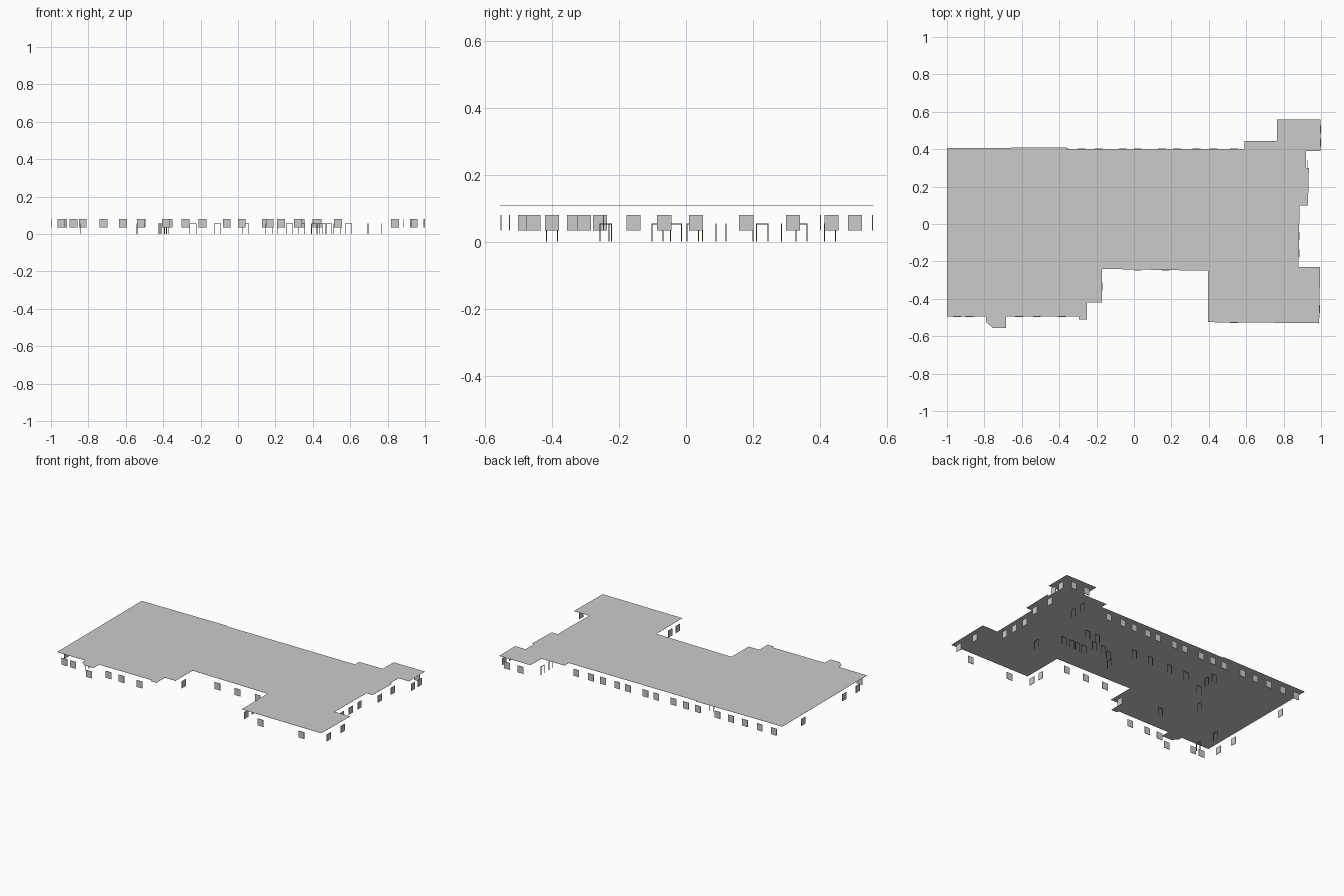
import bpy
import bmesh
from mathutils import Vector

old = bpy.data.objects.get("Cube")
if old:
    bpy.data.objects.remove(old, do_unlink=True)


def make_material(name, colour):
    mat = bpy.data.materials.new(name)
    mat.use_nodes = True
    mat.diffuse_color = colour
    mat.node_tree.nodes["Principled BSDF"].inputs["Base Color"].default_value = colour
    return mat


grey = make_material("light grey", (0.6, 0.6, 0.6, 1))
brown = make_material("door frame brown", (0.22, 0.14, 0.06, 1))


def add_object(name, bm, material):
    mesh = bpy.data.meshes.new(name)
    bmesh.ops.recalc_face_normals(bm, faces=bm.faces)
    bm.to_mesh(mesh)
    bm.free()
    mesh.materials.append(material)
    obj = bpy.data.objects.new(name, mesh)
    bpy.context.scene.collection.objects.link(obj)
    return obj


def add_box(bm, centre, size):
    verts = bmesh.ops.create_cube(bm, size=1)["verts"]
    bmesh.ops.scale(bm, vec=Vector(size), verts=verts)
    bmesh.ops.translate(bm, vec=Vector(centre), verts=verts)


# Roof slab: outline of the floor plan, extruded very slightly
ROOF_Z = 0.108
ROOF_THICK = 0.001
outline = [
    (-1, .405), (-.36, .41), (-.36, .402), (.59, .4), (.59, .445),
    (.765, .445), (.765, .56), (.998, .56), (.998, .39), (.92, .39),
    (.92, .3), (.935, .3), (.93, .1), (.885, .1), (.88, -.23),
    (.995, -.23), (.99, -.53), (.395, -.525), (.395, -.25), (-.17, -.24),
    (-.17, -.42), (-.25, -.42), (-.25, -.51), (-.295, -.51), (-.295, -.495),
    (-.685, -.495), (-.685, -.555), (-.755, -.555), (-.79, -.525),
    (-.79, -.495), (-1, -.495),
]
bm = bmesh.new()
face = bm.faces.new([bm.verts.new((x, y, ROOF_Z)) for x, y in outline])
extruded = bmesh.ops.extrude_face_region(bm, geom=[face])["geom"]
top_verts = [v for v in extruded if isinstance(v, bmesh.types.BMVert)]
bmesh.ops.translate(bm, vec=(0, 0, ROOF_THICK), verts=top_verts)
add_object("roof_slab", bm, grey)

# Windows: thin square panes hanging in the line of each outer wall
PANE = 0.042
PANE_HEIGHT = 0.046
PANE_Z = 0.057
PANE_THICK = 0.003


def window_row(name, axis, wall, positions):
    """Panes running along the given axis, at a fixed place on the other."""
    bm = bmesh.new()
    for p in positions:
        if axis == "x":
            add_box(bm, (p, wall, PANE_Z), (PANE, PANE_THICK, PANE_HEIGHT))
        else:
            add_box(bm, (wall, p, PANE_Z), (PANE_THICK, PANE, PANE_HEIGHT))
    add_object(name, bm, grey)


window_row("back_windows", "x", .402, [
    -.935, -.83, -.72, -.615, -.515, -.37, -.28, -.19,
    -.06, .02, .15, .23, .335, .425, .535])
window_row("back_corner_windows", "x", .557, [.84, .94])
window_row("front_windows", "x", -.495, [-.945, -.88, -.615, -.52, -.385])
window_row("bay_window", "x", -.553, [-.72])
window_row("courtyard_windows", "x", -.247, [.02, .17, .32])
window_row("front_wing_windows", "x", -.527, [.535, .84])
window_row("courtyard_right_window", "y", -.17, [-.335])
window_row("courtyard_left_windows", "y", .397, [-.48, -.4])
window_row("left_wing_windows", "y", .993, [-.455, -.305])
window_row("left_recess_windows", "y", .883, [-.157, -.065, .03])
window_row("left_middle_windows", "y", .928, [.18, .32])
window_row("left_corner_windows", "y", .997, [.435, .505])
window_row("right_windows", "y", -.998, [-.4, -.257, .18])

# Doors: open frames of two jambs and a lintel
DOOR_WIDTH = 0.034
DOOR_HEIGHT = 0.055
BAR = 0.003


def door_frames(name, axis, places):
    bm = bmesh.new()
    along = Vector((1, 0, 0)) if axis == "x" else Vector((0, 1, 0))
    for x, y in places:
        base = Vector((x, y, 0))
        for side in (-1, 1):
            jamb = base + along * side * DOOR_WIDTH / 2
            add_box(bm, jamb + Vector((0, 0, DOOR_HEIGHT / 2)),
                    (BAR, BAR, DOOR_HEIGHT))
        lintel = along * DOOR_WIDTH + Vector((BAR, BAR, BAR))
        add_box(bm, base + Vector((0, 0, DOOR_HEIGHT - BAR / 2)), lintel)
    add_object(name, bm, brown)


door_frames("cross_door_frames", "x", [
    (.59, .05), (.53, .05), (.485, .05), (.435, .05), (.53, .2), (.455, .2),
    (.41, .12), (.34, .12), (.275, .09), (.165, .2), (.04, .2), (-.11, .2),
    (-.24, .2), (-.39, .285), (-.4, -.23), (-.41, .12)])
door_frames("lengthwise_door_frames", "y", [
    (.765, .345), (.765, .43), (.695, -.085), (.21, .02), (-.38, .228),
    (-.54, -.03), (-.84, -.4), (-.84, -.24)])
